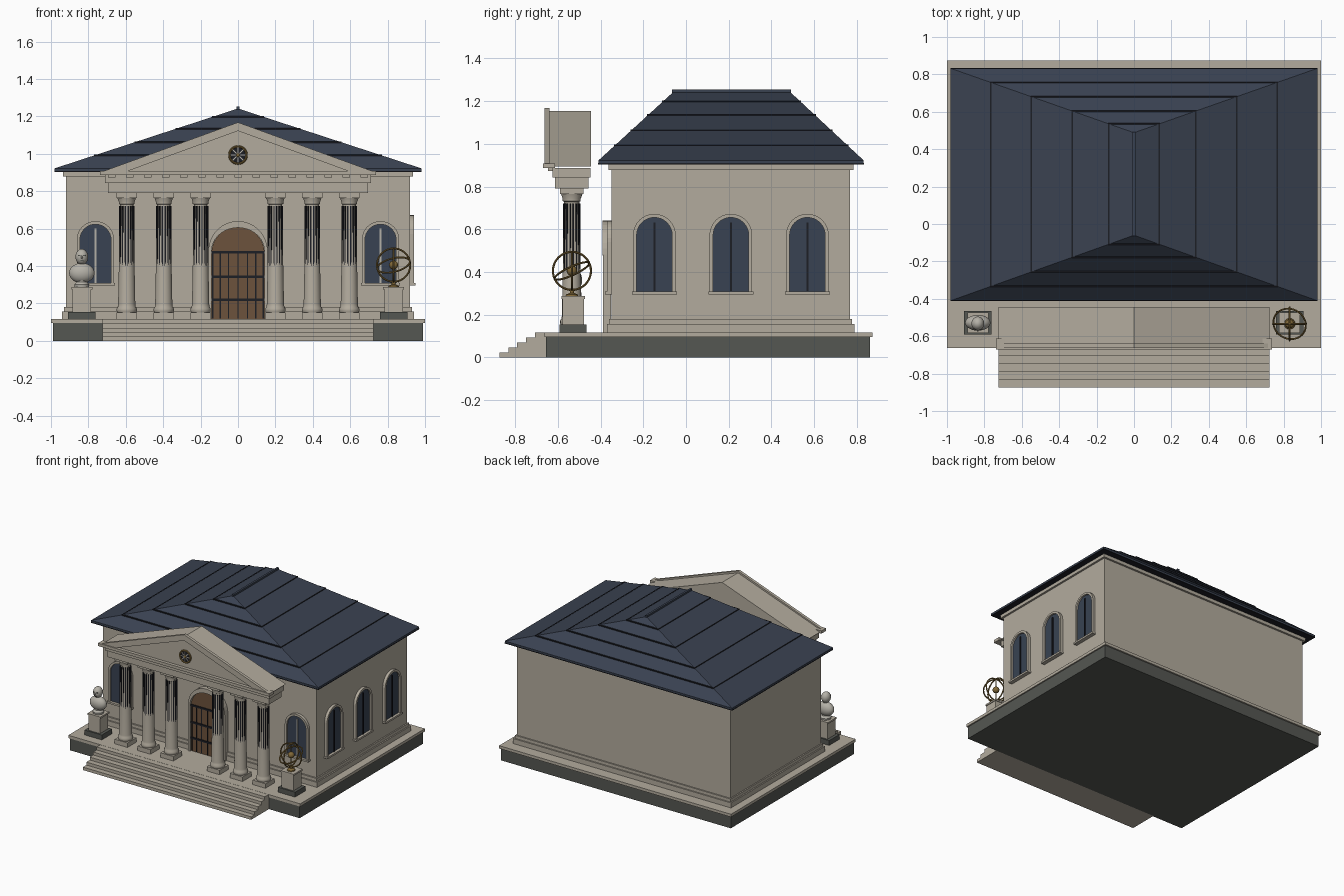
import bpy, bmesh
from math import sin, cos, pi, radians
from mathutils import Matrix, Vector

if "Cube" in bpy.data.objects:
    bpy.data.objects.remove(bpy.data.objects["Cube"])


def mat(name, r, g, b):
    m = bpy.data.materials.new(name)
    m.diffuse_color = (r, g, b, 1)
    m.use_nodes = True
    m.node_tree.nodes["Principled BSDF"].inputs["Base Color"].default_value = m.diffuse_color
    return m


STONE = mat("warm_stone", 0.45, 0.41, 0.34)
MARBLE = mat("pale_marble", 0.46, 0.44, 0.39)
DARK = mat("dark_granite", 0.09, 0.095, 0.085)
SLATE = mat("blue_slate", 0.042, 0.054, 0.082)
GLASS = mat("window_glass", 0.04, 0.055, 0.085)
WOOD = mat("door_wood", 0.15, 0.085, 0.045)
IRON = mat("black_iron", 0.012, 0.013, 0.018)
BRASS = mat("old_brass", 0.22, 0.14, 0.04)


def finish(name, bm, m, smooth=False):
    bmesh.ops.recalc_face_normals(bm, faces=bm.faces)
    me = bpy.data.meshes.new(name)
    bm.to_mesh(me)
    bm.free()
    me.materials.append(m)
    ob = bpy.data.objects.new(name, me)
    bpy.context.collection.objects.link(ob)
    if smooth:
        bpy.ops.object.select_all(action='DESELECT')
        ob.select_set(True)
        bpy.context.view_layer.objects.active = ob
        bpy.ops.object.shade_smooth_by_angle(angle=radians(40))
    return ob


def boxes(name, items, m):
    """Several boxes in one object, each (x0, x1, y0, y1, z0, z1)."""
    bm = bmesh.new()
    for a, b, c, d, e, f in items:
        M = Matrix.Translation(((a + b) / 2, (c + d) / 2, (e + f) / 2)) @ Matrix.Diagonal((b - a, d - c, f - e, 1))
        bmesh.ops.create_cube(bm, size=1, matrix=M)
    return finish(name, bm, m)


def prism(name, pts, d0, d1, m, axis='y'):
    """Upright outline (u, z) extruded along y or x."""
    bm = bmesh.new()
    put = (lambda u, d, z: (u, d, z)) if axis == 'y' else (lambda u, d, z: (d, u, z))
    A = [bm.verts.new(put(u, d0, z)) for u, z in pts]
    B = [bm.verts.new(put(u, d1, z)) for u, z in pts]
    bm.faces.new(A)
    bm.faces.new(B)
    n = len(pts)
    for i in range(n):
        j = (i + 1) % n
        bm.faces.new((A[i], A[j], B[j], B[i]))
    return finish(name, bm, m)


def lathe(name, prof, loc, m, n=24):
    bm = bmesh.new()
    rings = [[bm.verts.new((loc[0] + r * cos(2 * pi * i / n), loc[1] + r * sin(2 * pi * i / n), loc[2] + z))
              for i in range(n)] for r, z in prof]
    for a, b in zip(rings, rings[1:]):
        for i in range(n):
            bm.faces.new((a[i], a[(i + 1) % n], b[(i + 1) % n], b[i]))
    bm.faces.new(rings[0])
    bm.faces.new(rings[-1])
    return finish(name, bm, m, True)


def ball(name, loc, size, m):
    bm = bmesh.new()
    bmesh.ops.create_uvsphere(bm, u_segments=24, v_segments=14, radius=1,
                              matrix=Matrix.Translation(loc) @ Matrix.Diagonal((*size, 1)))
    return finish(name, bm, m, True)


def ring(name, loc, R, r, rot, m):
    bpy.ops.mesh.primitive_torus_add(location=loc, rotation=rot, major_radius=R, minor_radius=r,
                                     major_segments=40, minor_segments=8)
    ob = bpy.context.object
    ob.name = name
    ob.data.materials.append(m)
    bpy.ops.object.shade_smooth_by_angle(angle=radians(40))


def arch(c, w, z0, spring, n=16):
    """Outline of a round-headed opening, from bottom right over the top."""
    return [(c + w, z0)] + [(c + w * cos(pi * i / n), spring + w * sin(pi * i / n)) for i in range(n + 1)] + [(c - w, z0)]


# platform and steps
boxes("plinth", [(-0.99, 0.99, -0.655, 0.862, 0, 0.097)], DARK)
boxes("platform_slab", [(-1, 1, -0.662, 0.874, 0.095, 0.117)], STONE)
boxes("front_steps", [(-0.725, 0.725, -0.874 + 0.042 * i, -0.832 + 0.042 * i if i < 4 else -0.65, 0, 0.0232 * (i + 1))
                      for i in range(5)], STONE)

# walls, base mouldings and cornice
boxes("walls", [(-0.92, 0.92, -0.348, 0.768, 0.115, 0.905)], STONE)
boxes("base_moulding", [(-0.94, 0.94, -0.37, 0.788, 0.115, 0.156),
                        (-0.93, 0.93, -0.36, 0.778, 0.156, 0.18)], STONE)
boxes("wall_cornice", [(-0.935, 0.935, -0.363, 0.783, 0.878, 0.906)], STONE)

# hipped roof with a ridge running front to back
bm = bmesh.new()
X, Y0, Y1 = 0.98, -0.41, 0.832
lo = [bm.verts.new((x, y, 0.905)) for x, y in ((-X, Y0), (X, Y0), (X, Y1), (-X, Y1))]
hi = [bm.verts.new((x, y, 0.922)) for x, y in ((-X, Y0), (X, Y0), (X, Y1), (-X, Y1))]
ra, rb = bm.verts.new((0, -0.06, 1.242)), bm.verts.new((0, 0.488, 1.242))
bm.faces.new(lo)
for i in range(4):
    j = (i + 1) % 4
    bm.faces.new((lo[i], lo[j], hi[j], hi[i]))
for f in ((hi[0], hi[1], ra), (hi[1], hi[2], rb, ra), (hi[2], hi[3], rb), (hi[3], hi[0], ra, rb)):
    bm.faces.new(f)
finish("hip_roof", bm, SLATE)
boxes("ridge_cap", [(-0.008, 0.008, -0.065, 0.492, 1.232, 1.253)], SLATE)

# thin dark course lines around the roof
seams = []
for x in (0.765, 0.55, 0.33, 0.135):
    t = 1 - x / X
    z, a, b, e = 0.922 + 0.32 * t, Y0 + 0.35 * t, Y1 - 0.344 * t, 0.004
    for s in (-x, x):
        seams.append((s - e, s + e, a - e, b + e, z - e, z + 0.003))
    for s in (a, b):
        seams.append((-x - e, x + e, s - e, s + e, z - e, z + 0.004))
seams += [(-X - .001, X + .001, Y0 - .001, Y1 + .001, 0.903, 0.909)]
boxes("roof_course_lines", seams, IRON)

# columns
CY = -0.535
for k, x in enumerate((-0.595, -0.397, -0.2, 0.2, 0.397, 0.595)):
    def sq(h, z0, z1):
        return (x - h, x + h, CY - h, CY + h, z0, z1)
    boxes(f"column_blocks_{k}", [sq(0.055, 0.115, 0.152), sq(0.055, 0.764, 0.792)], STONE)
    lathe(f"column_shaft_{k}", [(0.05, 0.15), (0.054, 0.16), (0.054, 0.172), (0.048, 0.182), (0.046, 0.195),
                                (0.0355, 0.728), (0.042, 0.732), (0.042, 0.742), (0.05, 0.765)], (x, CY, 0), STONE)
    bm = bmesh.new()
    for i in range(16):
        M = (Matrix.Translation((x, CY, 0)) @ Matrix.Rotation(2 * pi * (i + 0.5) / 16, 4, 'Z')
             @ Matrix.Translation((0.0385, 0, 0.55)) @ Matrix.Diagonal((0.006, 0.0065, 0.34, 1)))
        bmesh.ops.create_cube(bm, size=1, matrix=M)
    finish(f"column_flutes_{k}", bm, IRON)

# entablature with small dentils
boxes("entablature", [(-0.695, 0.695, -0.613, -0.457, 0.79, 0.843),
                      (-0.71, 0.71, -0.625, -0.448, 0.843, 0.886)], STONE)
boxes("dentils", [(-0.675 + 0.0965 * i - 0.02, -0.675 + 0.0965 * i + 0.02, -0.645, -0.62, 0.872, 0.889)
                  for i in range(15)], STONE)
boxes("pediment_cornice", [(-0.738, 0.738, -0.67, -0.613, 0.886, 0.908)], STONE)

# pediment block and raking cornice
prism("pediment", [(-0.725, 0.894), (0.725, 0.894), (0, 1.153)], -0.645, -0.445, STONE)
prism("raking_cornice", [(-0.738, 0.9), (0, 1.168), (0.738, 0.9), (0.61, 0.9), (0, 1.122), (-0.61, 0.9)],
      -0.662, -0.64, STONE)

# round rosette in the pediment
RZ = 0.993
prism("rosette_disc", [(0.046 * cos(pi * i / 12), RZ + 0.046 * sin(pi * i / 12)) for i in range(24)],
      -0.65, -0.643, IRON)
ring("rosette_ring", (0, -0.65, RZ), 0.046, 0.006, (pi / 2, 0, 0), BRASS)
bm = bmesh.new()
for i in range(4):
    M = (Matrix.Translation((0, -0.651, RZ)) @ Matrix.Rotation(i * pi / 4, 4, 'Y')
         @ Matrix.Diagonal((0.08, 0.006, 0.006, 1)))
    bmesh.ops.create_cube(bm, size=1, matrix=M)
finish("rosette_spokes", bm, MARBLE)
ball("rosette_hub", (0, -0.653, RZ), (0.01, 0.006, 0.01), BRASS)


# arched windows: front pair and three on the right side
def window(name, c, wall, out, axis, top, bar):
    d = lambda t: wall + out * t
    spring = top - 0.1
    prism(name + "_glass", arch(c, 0.084, 0.305, spring), d(-0.002), d(0.009), GLASS, axis)
    prism(name + "_frame", arch(c, 0.1, 0.305, spring) + arch(c, 0.083, 0.305, spring)[::-1],
          d(-0.002), d(0.022), STONE, axis)
    prism(name + "_bar", [(c - .005, .31), (c + .005, .31), (c + .005, top - .04), (c - .005, top - .04)],
          d(0.005), d(0.015), bar, axis)
    prism(name + "_sill", [(c - .105, .295), (c + .105, .295), (c + .105, .309), (c - .105, .309)],
          d(-0.002), d(0.03), STONE, axis)


for n, x in (("left", -0.762), ("right", 0.762)):
    window("front_window_" + n, x, -0.348, -1, 'y', 0.64, MARBLE)
for i, y in enumerate((-0.148, 0.21, 0.568)):
    window(f"side_window_{i}", y, 0.92, 1, 'x', 0.672, IRON)

# door with stone surround, plank lines and straps
prism("door", arch(0, 0.142, 0.117, 0.468), -0.35, -0.374, WOOD)
o = [(0.158 * cos(pi * i / 18), 0.482 + 0.158 * sin(pi * i / 18)) for i in range(19)]
q = [(0.142 * cos(pi * i / 18), 0.478 + 0.127 * sin(pi * i / 18)) for i in range(19)]
prism("door_arch", o + q[::-1], -0.35, -0.39, STONE)
boxes("door_jambs", [(s - 0.008, s + 0.008, -0.388, -0.35, 0.117, 0.482) for s in (-0.15, 0.15)], STONE)
boxes("plank_lines", [(x - 0.003, x + 0.003, -0.378, -0.37, 0.12, 0.475)
                      for x in (-0.135, -0.095, -0.05, 0, 0.05, 0.095, 0.135)], IRON)
boxes("door_straps", [(-0.142, 0.142, -0.381, -0.37, z - 0.007, z + 0.007) for z in (0.22, 0.342, 0.474)], IRON)

# two pedestals
PY = -0.528
for n, x in (("left", -0.835), ("right", 0.832)):
    boxes(f"pedestal_foot_{n}", [(x - 0.074, x + 0.074, PY - 0.063, PY + 0.063, 0.115, 0.155)], DARK)
    boxes(f"pedestal_{n}", [(x - 0.05, x + 0.05, PY - 0.05, PY + 0.05, 0.155, 0.274),
                            (x - 0.056, x + 0.056, PY - 0.055, PY + 0.055, 0.274, 0.287)], STONE)

# marble bust
BX = -0.835
lathe("bust_foot", [(0.038, 0.286), (0.04, 0.3), (0.028, 0.315), (0.03, 0.34)], (BX, PY, 0), MARBLE)
ball("bust_shoulders", (BX, PY, 0.362), (0.068, 0.042, 0.054), MARBLE)
lathe("bust_neck", [(0.025, 0.38), (0.018, 0.41), (0.018, 0.43)], (BX, PY, 0), MARBLE)
ball("bust_head", (BX, PY - 0.004, 0.449), (0.034, 0.037, 0.042), MARBLE)
ball("bust_nose", (BX, PY - 0.041, 0.446), (0.005, 0.007, 0.009), MARBLE)
boxes("bust_eyes", [(BX + s - 0.006, BX + s + 0.006, PY - 0.04, PY - 0.03, 0.454, 0.46) for s in (-0.013, 0.013)]
      + [(BX - 0.008, BX + 0.008, PY - 0.039, PY - 0.028, 0.427, 0.431)], DARK)

# brass ring globe
G = (0.832, -0.534, 0.405)
lathe("globe_stem", [(0.03, 0.286), (0.028, 0.294), (0.01, 0.302), (0.01, 0.318)], (G[0], G[1], 0), BRASS, 16)
for n, rot in (("front", (pi / 2, 0, 0)), ("side", (0, pi / 2, 0)), ("tilted", (radians(24), radians(-14), 0))):
    ring(f"globe_ring_{n}", G, 0.089, 0.005, rot, BRASS)
ball("globe_core", G, (0.024, 0.024, 0.024), BRASS)
lathe("globe_axis", [(0.004, -0.089), (0.004, 0.089)], G, BRASS, 8)
